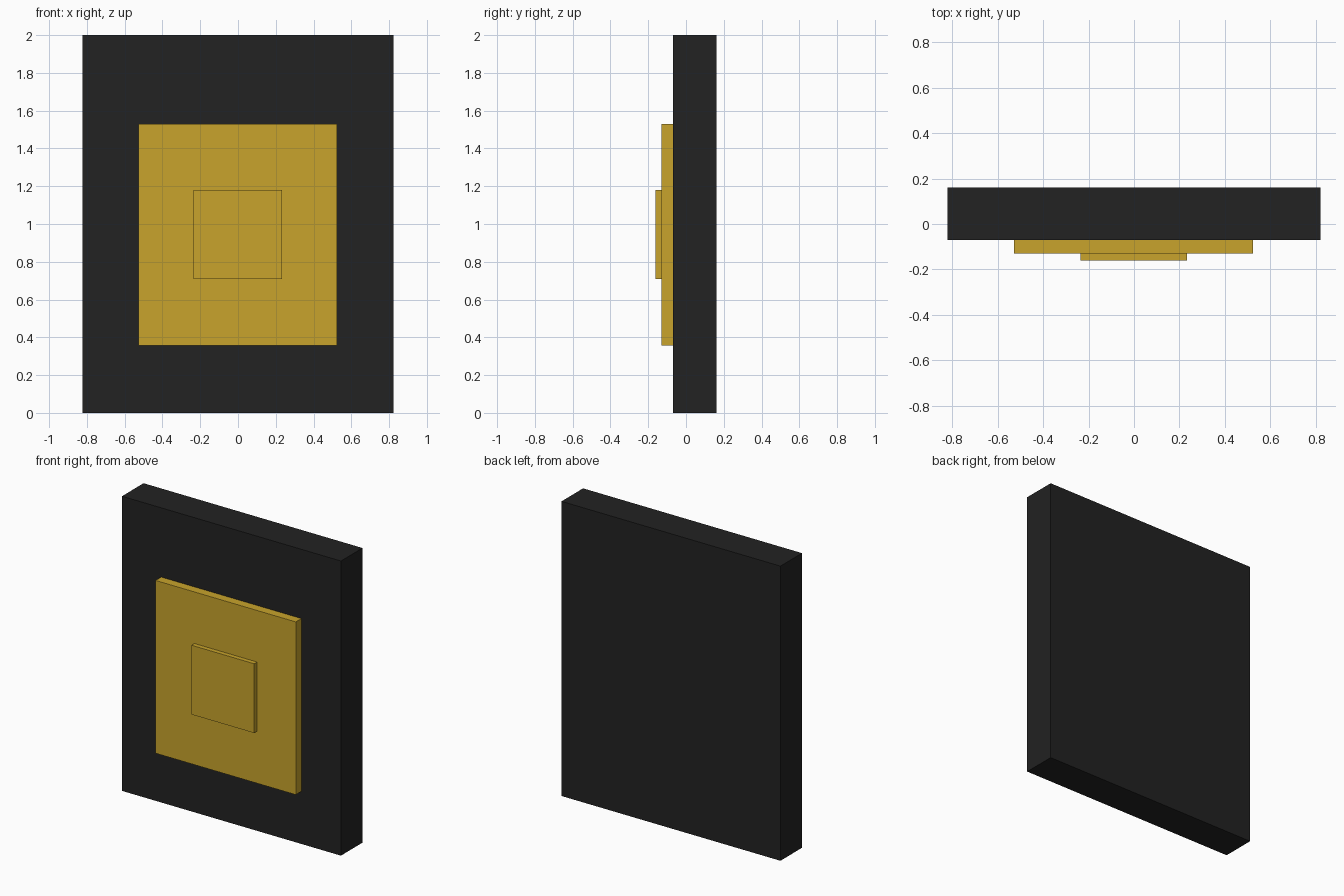
import bpy
import bmesh
from mathutils import Vector

if "Cube" in bpy.data.objects:
    bpy.data.objects.remove(bpy.data.objects["Cube"], do_unlink=True)


def make_material(name, colour):
    mat = bpy.data.materials.new(name)
    mat.use_nodes = True
    mat.diffuse_color = colour
    mat.node_tree.nodes["Principled BSDF"].inputs["Base Color"].default_value = colour
    return mat


def make_box(name, low, high, mat):
    """Box spanning two opposite corners."""
    low, high = Vector(low), Vector(high)
    bm = bmesh.new()
    bmesh.ops.create_cube(bm, size=1)
    bmesh.ops.scale(bm, vec=high - low, verts=bm.verts)
    mesh = bpy.data.meshes.new(name)
    bm.to_mesh(mesh)
    bm.free()
    mesh.materials.append(mat)
    obj = bpy.data.objects.new(name, mesh)
    obj.location = (low + high) / 2
    bpy.context.collection.objects.link(obj)
    return obj


black = make_material("matte black", (0.016, 0.016, 0.016, 1))
gold = make_material("gold", (0.578, 0.371, 0.025, 1))

# Thick backing slab
make_box("backing_panel", (-0.822, -0.07, 0), (0.822, 0.161, 2), black)
# Gold plate on the front
make_box("front_plate", (-0.528, -0.13, 0.357), (0.525, -0.07, 1.53), gold)
# Small raised square on the plate
make_box("raised_square", (-0.236, -0.161, 0.71), (0.234, -0.13, 1.18), gold)
